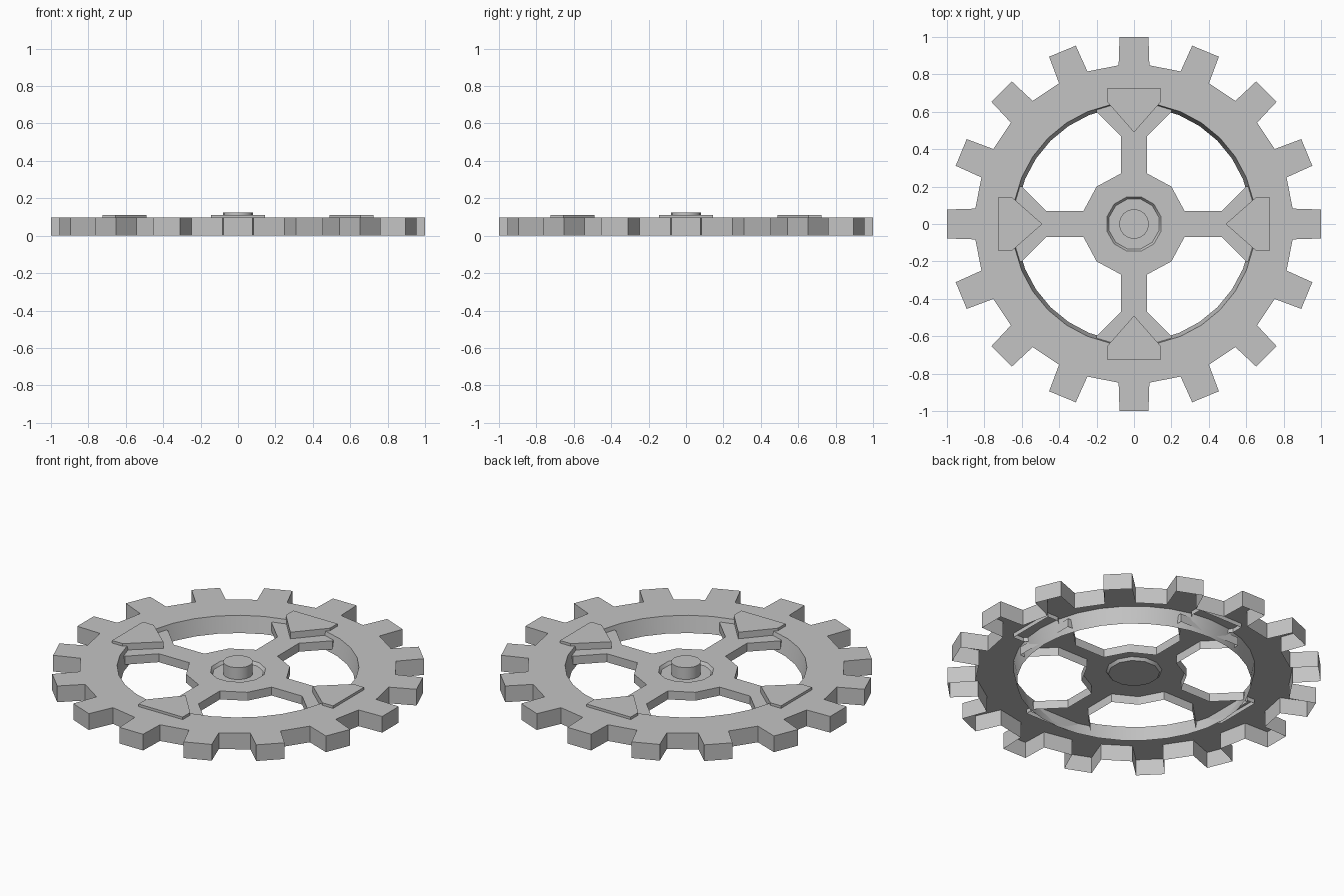
import bpy, bmesh
from math import sin, cos, pi, radians

if "Cube" in bpy.data.objects:
    bpy.data.objects.remove(bpy.data.objects["Cube"], do_unlink=True)

grey = bpy.data.materials.new("plain_grey")
grey.use_nodes = True
grey.diffuse_color = (0.55, 0.55, 0.55, 1)
grey.node_tree.nodes["Principled BSDF"].inputs["Base Color"].default_value = grey.diffuse_color


def ring(radius, sides, start=0.0):
    return [(radius * cos(start + 2 * pi * i / sides),
             radius * sin(start + 2 * pi * i / sides)) for i in range(sides)]


def turn(points, angle):
    c, s = cos(angle), sin(angle)
    return [(x * c - y * s, x * s + y * c) for x, y in points]


def shell(name, outline, top, bottom, hole=None, hole_low=None, hole_z=0.0, floor=False):
    """Open-bottomed cap: flat top, outer walls and an optional hole with sloped walls."""
    bm = bmesh.new()

    def loop(points, z):
        return [bm.verts.new((x, y, z)) for x, y in points]

    def rim_edges(verts):
        return [bm.edges.new((a, b)) for a, b in zip(verts, verts[1:] + verts[:1])]

    def wall(high, low, inward=False):
        for i in range(len(high)):
            j = (i + 1) % len(high)
            quad = [high[i], low[i], low[j], high[j]]
            bm.faces.new(quad[::-1] if inward else quad)

    upper, lower = loop(outline, top), loop(outline, bottom)
    edges = rim_edges(upper)
    if hole:
        hole_top = loop(hole, top)
        edges += rim_edges(hole_top)
    bmesh.ops.triangle_fill(bm, use_beauty=True, edges=edges, normal=(0, 0, 1))
    for face in bm.faces:
        face.normal_update()
        if face.normal.z < 0:
            face.normal_flip()
    wall(upper, lower)
    if hole:
        hole_bottom = loop(hole_low, hole_z)
        wall(hole_top, hole_bottom, inward=True)
        if floor:
            bm.faces.new(hole_bottom)
    mesh = bpy.data.meshes.new(name)
    bm.to_mesh(mesh)
    bm.free()
    mesh.materials.append(grey)
    obj = bpy.data.objects.new(name, mesh)
    bpy.context.collection.objects.link(obj)
    bpy.ops.object.select_all(action="DESELECT")
    obj.select_set(True)
    bpy.context.view_layer.objects.active = obj
    bpy.ops.object.shade_smooth_by_angle(angle=radians(25))
    return obj


# Toothed rim with a round opening
TEETH = 16
tooth = [(0.846, -0.082), (0.997, -0.077), (0.997, 0.077), (0.846, 0.082)]
gear = [p for i in range(TEETH) for p in turn(tooth, 2 * pi * i / TEETH)]
scale = 1 / max(x for x, y in gear)
gear = [(x * scale, y * scale) for x, y in gear]
shell("toothed_rim", gear, 0.096, 0.0, ring(0.65, 32), ring(0.63, 32), 0.0)

# Hub and four flared spokes, set below the rim top, with a shallow recess
arm = [(0.27, -0.07), (0.47, -0.07), (0.60, -0.20), (0.63, -0.20),
       (0.63, 0.20), (0.60, 0.20), (0.47, 0.07), (0.27, 0.07), (0.20, 0.20)]
cross = [p for k in range(4) for p in turn(arm, k * pi / 2)]
shell("hub_and_spokes", cross, 0.072, 0.022,
      ring(0.15, 12, pi / 12), ring(0.138, 12, pi / 12), 0.055, floor=True)

# Centre pin
shell("centre_pin", ring(0.08, 16), 0.125, 0.055)

# Pointed plates where the spokes meet the rim
plate = [(0.49, 0.0), (0.655, -0.145), (0.725, -0.145), (0.725, 0.145), (0.655, 0.145)]
for k, side in enumerate(("left", "back", "right", "front")):
    shell(side + "_pointed_plate", turn(plate, k * pi / 2), 0.111, 0.072)
